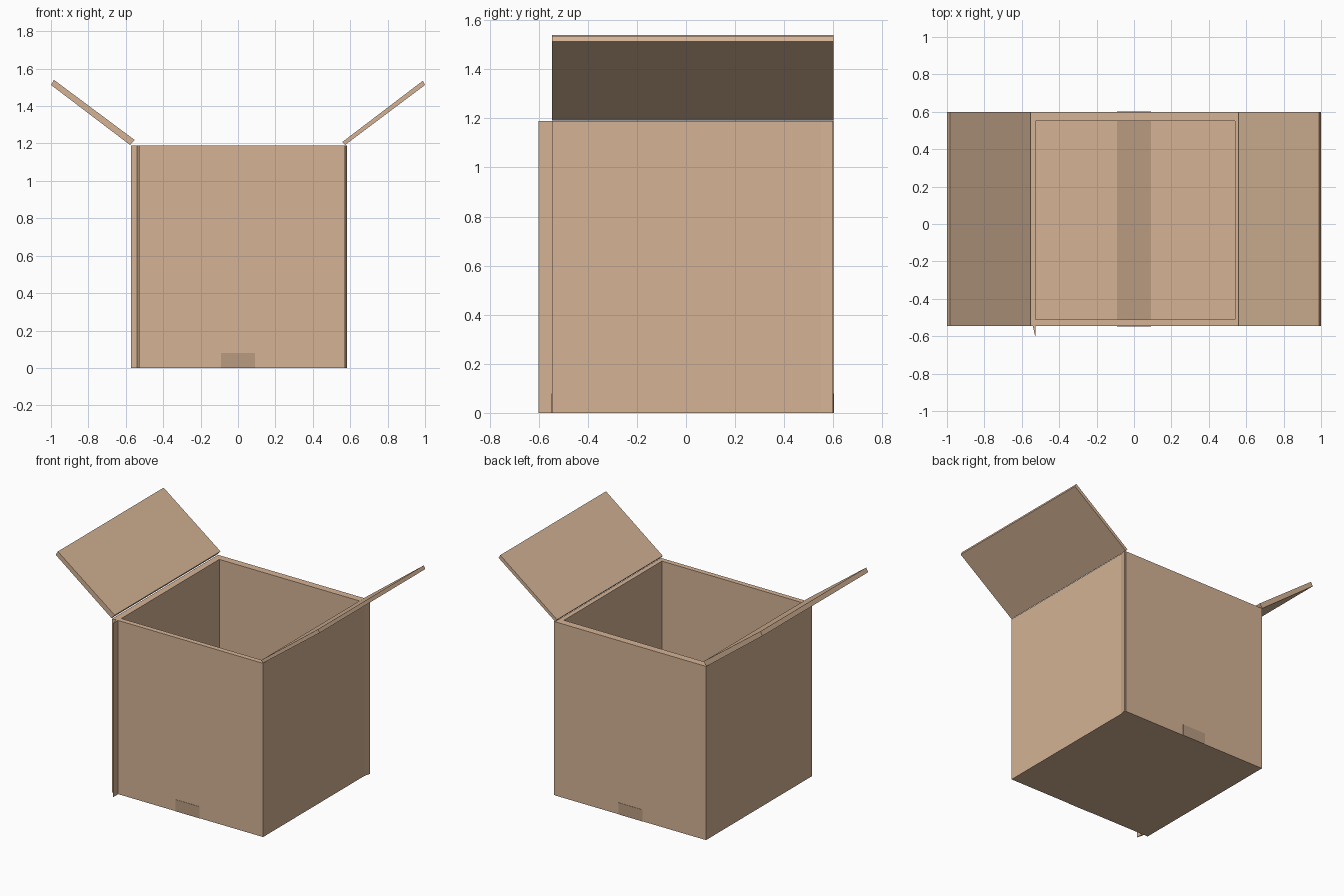
import bpy, bmesh

if "Cube" in bpy.data.objects:
    bpy.data.objects.remove(bpy.data.objects["Cube"])


def material(name, rgb):
    m = bpy.data.materials.new(name)
    m.diffuse_color = (*rgb, 1)
    m.use_nodes = True
    m.node_tree.nodes["Principled BSDF"].inputs["Base Color"].default_value = m.diffuse_color
    return m


CARD = material("cardboard", (0.66, 0.45, 0.30))
TAPE = material("tape", (0.49, 0.33, 0.22))


def finish(name, bm, mat):
    bmesh.ops.recalc_face_normals(bm, faces=bm.faces[:])
    me = bpy.data.meshes.new(name)
    bm.to_mesh(me)
    bm.free()
    me.materials.append(mat)
    ob = bpy.data.objects.new(name, me)
    bpy.context.collection.objects.link(ob)
    return ob


def prism(name, profile, offset, mat=CARD):
    """Extrude a closed profile of 3D points along an offset."""
    bm = bmesh.new()
    face = bm.faces.new([bm.verts.new(p) for p in profile])
    ext = bmesh.ops.extrude_face_region(bm, geom=[face], use_keep_orig=True)
    moved = [g for g in ext["geom"] if isinstance(g, bmesh.types.BMVert)]
    bmesh.ops.translate(bm, verts=moved, vec=offset)
    return finish(name, bm, mat)


def block(name, x0, x1, y0, y1, z0, z1, mat=CARD):
    base = [(x0, y0, z0), (x1, y0, z0), (x1, y1, z0), (x0, y1, z0)]
    return prism(name, base, (0, 0, z1 - z0), mat)


X0, X1, Y0, Y1, H = -0.572, 0.572, -0.545, 0.60, 1.19
IX0, IX1, IY0, IY1, FLOOR = -0.527, 0.54, -0.51, 0.55, 0.03

# open box body: outer shell, rim, inner walls and floor in one mesh
bm = bmesh.new()


def ring(x0, x1, y0, y1, z):
    return [bm.verts.new(p) for p in ((x0, y0, z), (x1, y0, z), (x1, y1, z), (x0, y1, z))]


rings = [ring(X0, X1, Y0, Y1, 0), ring(X0, X1, Y0, Y1, H),
         ring(IX0, IX1, IY0, IY1, H), ring(IX0, IX1, IY0, IY1, FLOOR)]
for a, b in zip(rings, rings[1:]):
    for i in range(4):
        j = (i + 1) % 4
        bm.faces.new((a[i], a[j], b[j], b[i]))
bm.faces.new(rings[0])
bm.faces.new(rings[-1])
finish("box_body", bm, CARD)

# open top flaps, profile in xz swept along y
flaps = {
    "left_flap": [(-0.577, 1.192), (-0.553, 1.219), (-0.984, 1.54), (-1.0, 1.513)],
    "right_flap": [(0.572, 1.192), (0.558, 1.208), (0.988, 1.535), (1.0, 1.513)],
}
for name, pts in flaps.items():
    prism(name, [(x, Y0, z) for x, z in pts], (0, Y1 - Y0, 0))

# glued seam tabs at two opposite corners, profile in xy swept up
tabs = {
    "front_seam_tab": [(-0.542, Y0 + 0.005), (-0.527, Y0 + 0.005), (-0.527, -0.60), (-0.531, -0.59)],
    "back_seam_tab": [(0.56, 0.55), (0.572, 0.55), (0.583, 0.598), (0.565, 0.598)],
}
for name, pts in tabs.items():
    prism(name, [(x, y, 0) for x, y in pts], (0, 0, H))

# tape: strip along the inner floor, short ends on the outer walls
W = 0.09
block("floor_tape", -W, W, IY0, IY1, FLOOR - 0.002, FLOOR + 0.002, TAPE)
block("front_tape_end", -W, W, Y0 - 0.002, Y0 + 0.002, 0, 0.08, TAPE)
block("back_tape_end", -W, W, Y1 - 0.002, Y1 + 0.002, 0, 0.08, TAPE)
